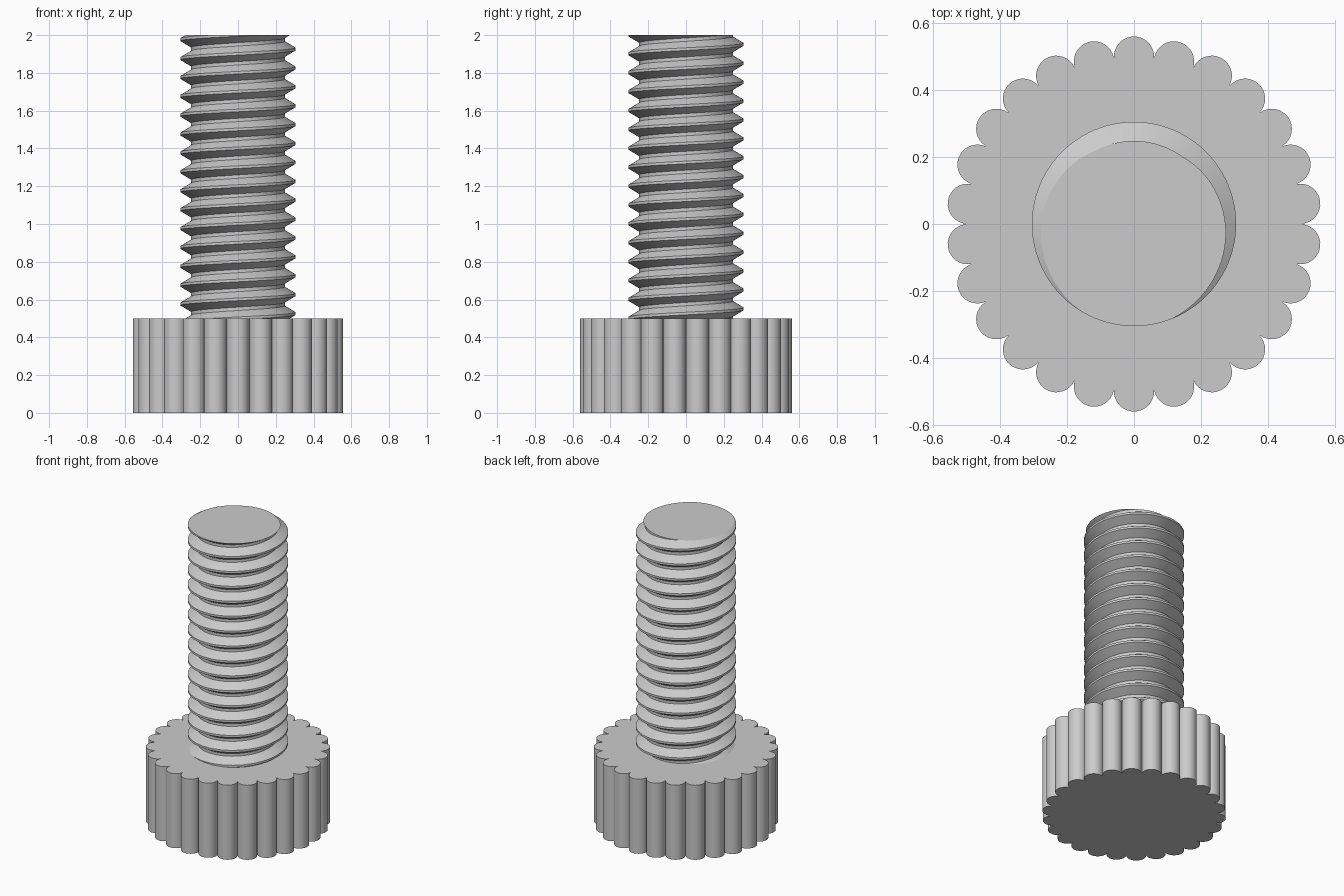
import bpy, bmesh
from math import sin, cos, pi, radians
from mathutils import Vector

cube = bpy.data.objects.get("Cube")
if cube:
    bpy.data.objects.remove(cube)

metal = bpy.data.materials.new("light_grey")
metal.use_nodes = True
GREY = (0.6, 0.6, 0.6, 1)
metal.diffuse_color = GREY
metal.node_tree.nodes["Principled BSDF"].inputs["Base Color"].default_value = GREY


def finish(bm, name):
    """Turn a bmesh into a shaded object with the metal material."""
    bmesh.ops.recalc_face_normals(bm, faces=bm.faces[:])
    mesh = bpy.data.meshes.new(name)
    bm.to_mesh(mesh)
    bm.free()
    obj = bpy.data.objects.new(name, mesh)
    mesh.materials.append(metal)
    bpy.context.collection.objects.link(obj)
    bpy.ops.object.select_all(action='DESELECT')
    obj.select_set(True)
    bpy.context.view_layer.objects.active = obj
    bpy.ops.object.shade_smooth_by_angle(angle=radians(25))
    return obj


# Knurled head: a ring of round lobes, extruded upwards
LOBES, ARC, RING, LOBE_R, HEAD_H = 26, 16, 0.5, 0.06, 0.5
bm = bmesh.new()
outline = []
for i in range(LOBES):
    a = pi / 2 + 2 * pi * i / LOBES
    for j in range(ARC + 1):
        b = a + radians(92) * (2 * j / ARC - 1)
        outline.append(bm.verts.new((RING * cos(a) + LOBE_R * cos(b),
                                     RING * sin(a) + LOBE_R * sin(b), 0)))
base = bm.faces.new(outline)
top = bmesh.ops.extrude_face_region(bm, geom=[base])["geom"]
bmesh.ops.translate(bm, vec=(0, 0, HEAD_H),
                    verts=[v for v in top if isinstance(v, bmesh.types.BMVert)])
finish(bm, "knurled_head")

# Threaded shank: right-handed helical sweep of a flat-crested thread profile
PITCH, STEPS, TURNS = 0.1, 96, 18
CREST, ROOT = 0.305, 0.248
profile = [(CREST, -0.007), (CREST, 0.007), (ROOT, 0.041), (ROOT, 0.059)]
START = 0.326                       # crest height at +x on the lowest turn
bm = bmesh.new()
columns = []
for j in range(STEPS + 1):
    a = 2 * pi * j / STEPS
    columns.append([bm.verts.new((r * cos(a), r * sin(a),
                                  START + PITCH * (k + j / STEPS) + dz))
                    for k in range(TURNS) for r, dz in profile])
for left, right in zip(columns, columns[1:]):
    for k in range(len(left) - 1):
        bm.faces.new((left[k], right[k], right[k + 1], left[k + 1]))
bmesh.ops.remove_doubles(bm, verts=bm.verts[:], dist=1e-4)

# Cut the shank flat at both ends and cap it
for z, up in ((2.0, 1), (HEAD_H - 0.01, -1)):
    cut = bmesh.ops.bisect_plane(bm, geom=bm.verts[:] + bm.edges[:] + bm.faces[:],
                                 dist=1e-6, plane_co=Vector((0, 0, z)),
                                 plane_no=Vector((0, 0, up)), clear_outer=True)
    rim = [e for e in cut["geom_cut"] if isinstance(e, bmesh.types.BMEdge)]
    bmesh.ops.edgeloop_fill(bm, edges=rim)
finish(bm, "threaded_shank")
